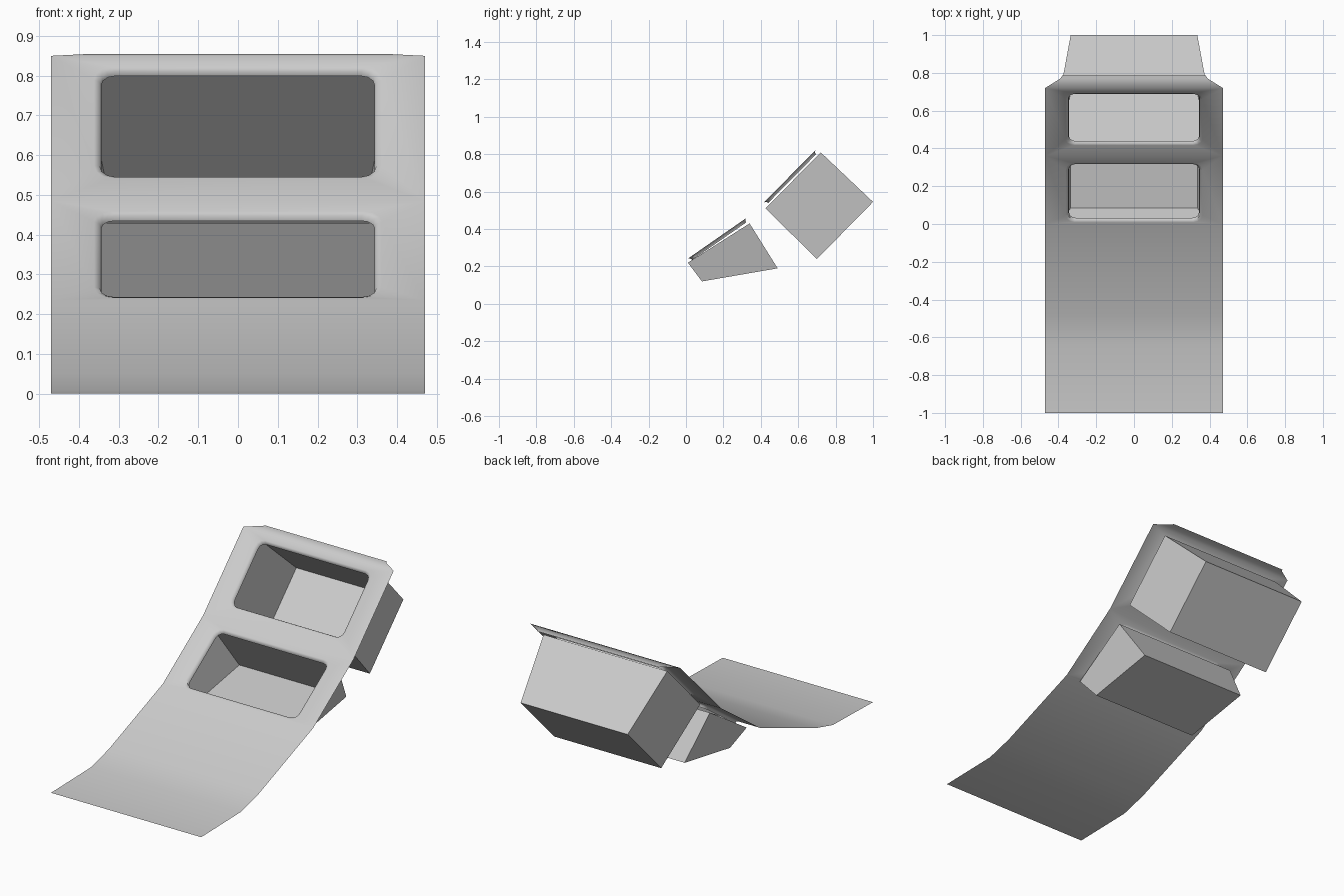
import bpy, bmesh, math
from mathutils import Vector

if "Cube" in bpy.data.objects:
    bpy.data.objects.remove(bpy.data.objects["Cube"])

W = 0.47                                    # half width of the panel


def finish(name, bm, angle=None):
    bmesh.ops.remove_doubles(bm, verts=bm.verts, dist=1e-4)
    bmesh.ops.recalc_face_normals(bm, faces=bm.faces)
    me = bpy.data.meshes.new(name)
    bm.to_mesh(me)
    bm.free()
    ob = bpy.data.objects.new(name, me)
    bpy.context.collection.objects.link(ob)
    if angle:
        bpy.context.view_layer.objects.active = ob
        ob.select_set(True)
        bpy.ops.object.shade_smooth_by_angle(angle=math.radians(angle))
        ob.select_set(False)
    return ob


def face(bm, pts):
    bm.faces.new([bm.verts.new(p) for p in pts])


def rounded_corners(x, v0, v1, r):
    """Four corner arcs, counter-clockwise from bottom left, as (x, v)."""
    centres = [(-x + r, v0 + r), (x - r, v0 + r), (x - r, v1 - r), (-x + r, v1 - r)]
    return [[(c[0] + r * math.cos(a), c[1] + r * math.sin(a))
             for a in (math.pi + i * math.pi / 2 + k * math.pi / 6 for k in range(4))]
            for i, c in enumerate(centres)]


def holed_panel(bm, start, end, rings):
    """Sloped rectangle with a rounded opening and a lip turned inwards."""
    o = Vector((0, *start))
    along = Vector((0, *end)) - o
    length = along.length
    along.normalize()
    normal = Vector((0, -along.z, along.y))

    def place(p, d=0):
        return o + Vector((p[0], 0, 0)) + along * p[1] + normal * d

    outer = [(-W, 0), (W, 0), (W, length), (-W, length)]
    arcs = rounded_corners(*rings[0][:4])
    for i in range(4):
        j = (i + 1) % 4
        for a, b in zip(arcs[i], arcs[i][1:]):
            face(bm, [place(outer[i]), place(b), place(a)])
        face(bm, [place(outer[i]), place(outer[j]), place(arcs[j][0]), place(arcs[i][-1])])
    loops = [[place(p, ring[4]) for arc in rounded_corners(*ring[:4]) for p in arc]
             for ring in rings]
    for la, lb in zip(loops, loops[1:]):
        for k in range(len(la)):
            n = (k + 1) % len(la)
            face(bm, [la[k], la[n], lb[n], lb[k]])


# Curved console panel: ramp, two framed openings, top flange
bm = bmesh.new()
ramp = [(-1, 0), (-0.64, 0.008), (-0.483, 0.05), (0, 0.235)]
for (y0, z0), (y1, z1) in zip(ramp, ramp[1:]):
    face(bm, [(-W, y0, z0), (W, y0, z0), (W, y1, z1), (-W, y1, z1)])
# rings: half width, low, high, corner radius, depth
holed_panel(bm, (0, 0.235), (0.36, 0.485),
            [(0.362, 0.012, 0.392, 0.045, 0), (0.348, 0.023, 0.382, 0.038, -0.006),
             (0.344, 0.027, 0.378, 0.034, -0.019)])
holed_panel(bm, (0.36, 0.485), (0.72, 0.85),
            [(0.362, 0.081, 0.473, 0.045, 0), (0.348, 0.091, 0.463, 0.038, -0.006),
             (0.344, 0.095, 0.459, 0.034, -0.018)])
face(bm, [(-W, 0.72, 0.85), (W, 0.72, 0.85), (0.39, 0.77, 0.854),
          (0.38, 0.785, 0.855), (-0.38, 0.785, 0.855), (-0.39, 0.77, 0.854)])
finish("console_panel", bm, 50)


# Open storage bins behind the openings
def bin_box(name, mouth, floor, xm=0.387, xf=0.335):
    bm = bmesh.new()

    def ring(pts, x):
        (a, b), (c, d) = pts
        return [(-x, a, b), (x, a, b), (x, c, d), (-x, c, d)]
    m, f = ring(mouth, xm), ring(floor, xf)
    face(bm, f)
    for i in range(4):
        j = (i + 1) % 4
        face(bm, [m[i], m[j], f[j], f[i]])
    finish(name, bm)


bin_box("lower_bin", [(0.01, 0.22), (0.34, 0.43)], [(0.085, 0.12), (0.49, 0.19)])
bin_box("upper_bin", [(0.425, 0.51), (0.72, 0.81)], [(0.70, 0.24), (1.0, 0.545)])
